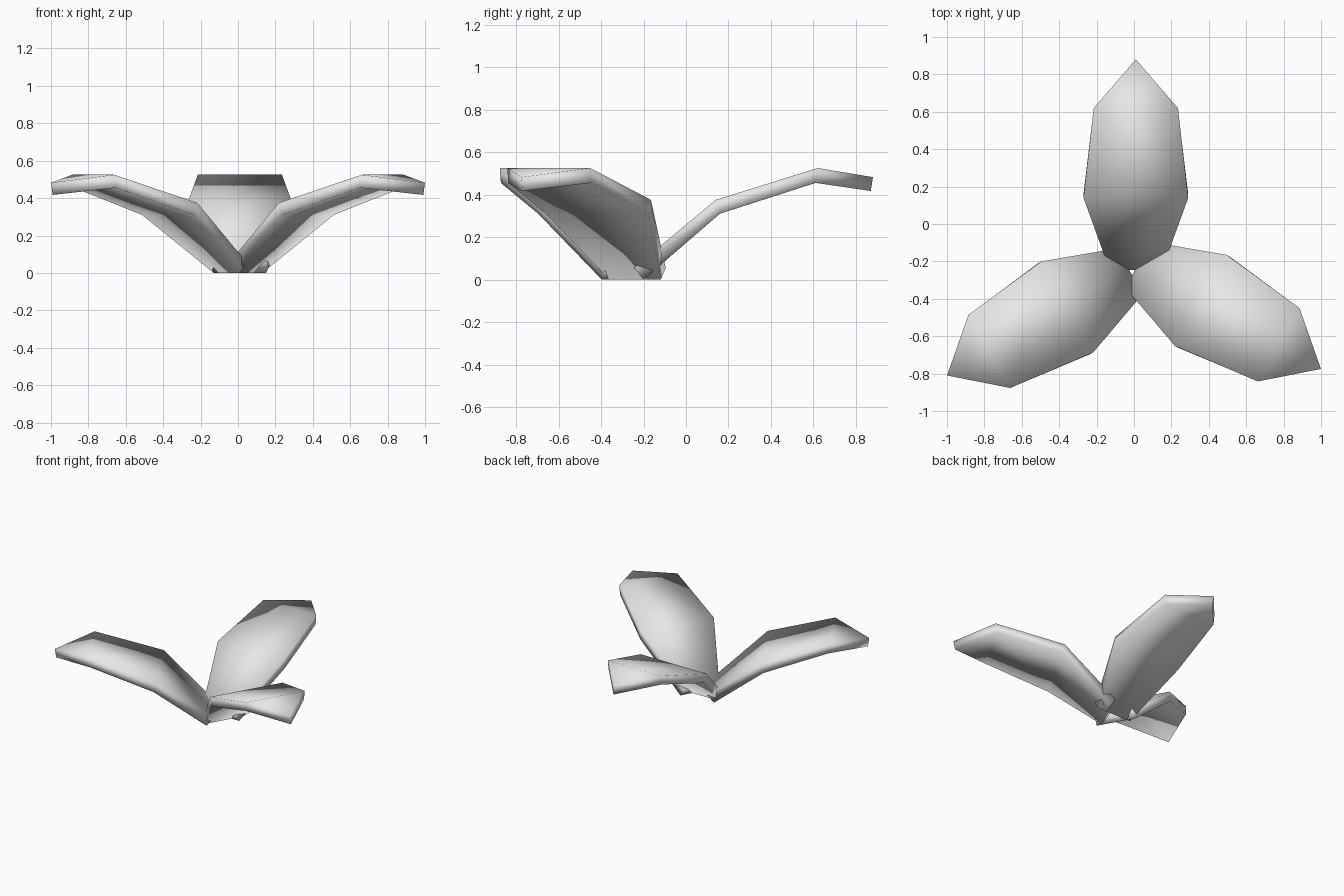
import bpy, bmesh
from math import radians
from mathutils import Matrix, Vector

cube = bpy.data.objects.get("Cube")
if cube:
    bpy.data.objects.remove(cube)

# One plain grey for every petal
grey = bpy.data.materials.new("light_grey")
grey.use_nodes = True
colour = (0.8, 0.8, 0.8, 1)
grey.diffuse_color = colour
grey.node_tree.nodes["Principled BSDF"].inputs["Base Color"].default_value = colour

# Petal stations from base to tip: half width, (distance, height) on top and underneath
STATIONS = [
    (0.14, (0.005, 0.055), (0.05, 0.0)),
    (0.28, (0.39, 0.375), (0.41, 0.31)),
    (0.225, (0.87, 0.525), (0.86, 0.455)),
    (0.0, (1.13, 0.482), (1.12, 0.417)),
]


def make_petal(name, origin, angle):
    bm = bmesh.new()

    def layer(side):
        rows = []
        for station in STATIONS:
            width, (dist, height) = station[0], station[side]
            offsets = (-width, width) if width else (0,)
            rows.append([bm.verts.new((dist, o, height)) for o in offsets])
        for a, b in zip(rows, rows[1:]):
            bm.faces.new(a + b[::-1])
        # outline loop running up one edge and back down the other
        return [r[0] for r in rows] + [r[1] for r in rows[-2::-1]]

    top, under = layer(1), layer(2)

    # Rim joining both layers
    for i in range(len(top)):
        j = (i + 1) % len(top)
        bm.faces.new((top[i], top[j], under[j], under[i]))

    bmesh.ops.recalc_face_normals(bm, faces=bm.faces)
    for face in bm.faces:
        face.smooth = True
    place = Matrix.Translation(Vector((*origin, 0))) @ Matrix.Rotation(radians(angle), 4, "Z")
    bmesh.ops.transform(bm, matrix=place, verts=bm.verts)

    mesh = bpy.data.meshes.new(name)
    bm.to_mesh(mesh)
    bm.free()
    mesh.materials.append(grey)
    bpy.context.collection.objects.link(bpy.data.objects.new(name, mesh))


# Three petals spreading from a shared base
make_petal("back_petal", (0.01, -0.25), 90)
make_petal("right_petal", (-0.018, -0.25), 209.7)
make_petal("left_petal", (0.018, -0.215), -29.7)
